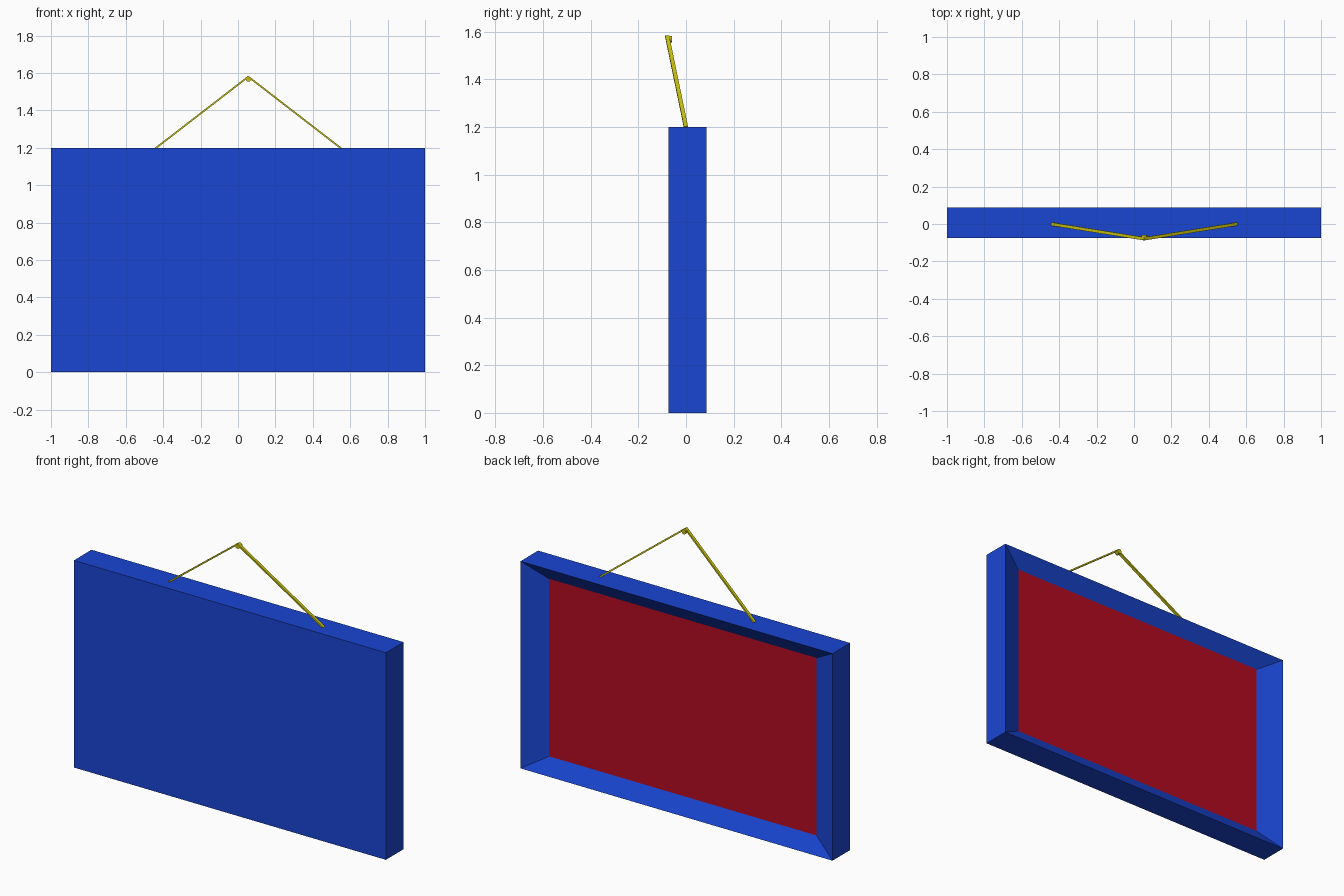
import bpy, bmesh
from mathutils import Vector, Matrix

if "Cube" in bpy.data.objects:
    bpy.data.objects.remove(bpy.data.objects["Cube"])


def material(name, color):
    m = bpy.data.materials.new(name)
    m.diffuse_color = (*color, 1)
    m.use_nodes = True
    m.node_tree.nodes["Principled BSDF"].inputs["Base Color"].default_value = m.diffuse_color
    return m


BLUE = material("blue", (0.01, 0.06, 0.65))
RED = material("red", (0.45, 0.003, 0.015))
YELLOW = material("yellow", (0.6, 0.55, 0.005))


def finish(bm, name, *mats):
    me = bpy.data.meshes.new(name)
    bm.to_mesh(me)
    bm.free()
    ob = bpy.data.objects.new(name, me)
    for m in mats:
        me.materials.append(m)
    bpy.context.collection.objects.link(ob)
    return ob


# Frame: a box whose back face is inset and pushed in, leaving a red panel
FRONT, BACK, HEIGHT = -0.074, 0.087, 1.2
bm = bmesh.new()
bmesh.ops.create_cube(bm, size=1, matrix=Matrix.Translation((0, (FRONT + BACK) / 2, HEIGHT / 2))
                      @ Matrix.Diagonal((2, BACK - FRONT, HEIGHT, 1)))
back = max(bm.faces, key=lambda f: f.calc_center_median().y)
panel = bmesh.ops.extrude_discrete_faces(bm, faces=[back])["faces"][0]
for v in panel.verts:
    v.co.x *= 0.857
    v.co.z = HEIGHT / 2 + (v.co.z - HEIGHT / 2) * 0.857
    v.co.y -= 0.058
panel.material_index = 1
finish(bm, "frame", BLUE, RED)


# Hanging cords: thin flat strips meeting at the nail
def cord(name, start, end, width, thick):
    a, b = Vector(start), Vector(end)
    d = (b - a).normalized()
    n = d.cross(Vector((0, 1, 0))).normalized()
    w = n.cross(d)
    rot = Matrix((w, n, d)).transposed().to_4x4()
    bm = bmesh.new()
    bmesh.ops.create_cube(bm, size=1, matrix=Matrix.Translation((a + b) / 2) @ rot
                          @ Matrix.Diagonal((width, thick, (b - a).length, 1)))
    finish(bm, name, YELLOW)


APEX = (0.055, -0.079, 1.58)
cord("cord_left", (-0.44, 0, 1.198), APEX, 0.017, 0.009)
cord("cord_right", (0.55, 0, 1.198), APEX, 0.017, 0.009)

# Nail: short round peg under the bend of the cord
bm = bmesh.new()
bmesh.ops.create_cone(bm, cap_ends=True, segments=12, radius1=0.014, radius2=0.014, depth=0.026,
                      matrix=Matrix.Translation((0.055, -0.071, 1.567)) @ Matrix.Rotation(1.5708, 4, 'X'))
finish(bm, "nail", YELLOW)
